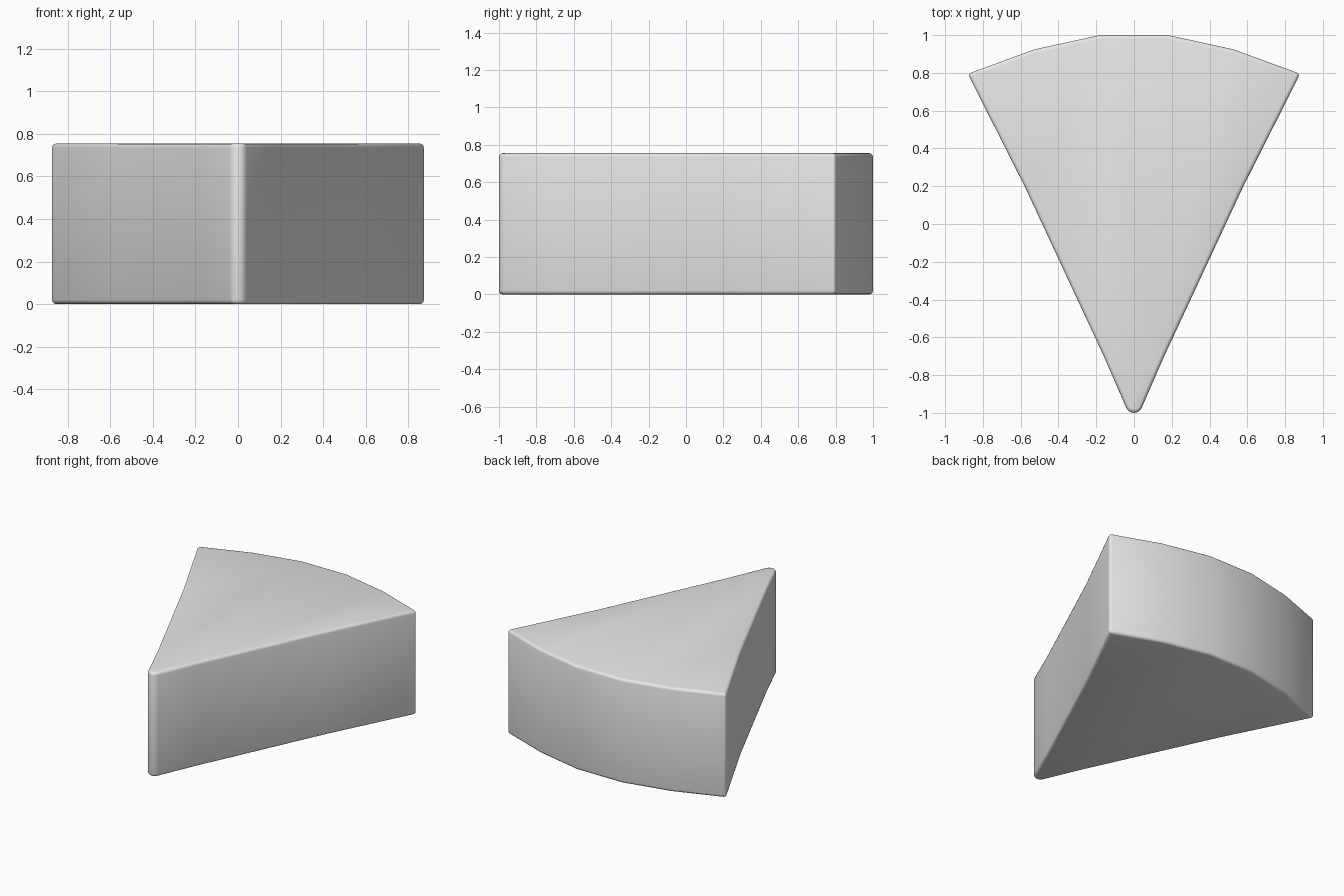
import bpy
import bmesh
import math

cube = bpy.data.objects.get("Cube")
if cube:
    bpy.data.objects.remove(cube, do_unlink=True)

HEIGHT = 0.755
TIP_RADIUS = 0.045
TIP_STEPS = 6

# Plain grey material
grey = bpy.data.materials.new("light_grey")
grey.use_nodes = True
colour = (0.8, 0.8, 0.8, 1)
grey.diffuse_color = colour
grey.node_tree.nodes["Principled BSDF"].inputs["Base Color"].default_value = colour

# Outline: rounded tip, then the slightly bent side and faceted rear arc, mirrored
half_angle = math.radians(65)
tip = []
for i in range(TIP_STEPS + 1):
    a = half_angle * (2 * i / TIP_STEPS - 1)
    tip.append((TIP_RADIUS * math.sin(a), TIP_RADIUS - 1 - TIP_RADIUS * math.cos(a)))
side = [(0.16, -0.7), (0.577, 0.195), (0.88, 0.795), (0.525, 0.925), (0.18, 1.0)]
outline = tip + side + [(-x, y) for x, y in reversed(side)]

# Wedge body, extruded from the outline
bm = bmesh.new()
base = bm.faces.new([bm.verts.new((x, y, 0)) for x, y in outline])
top = bmesh.ops.extrude_face_region(bm, geom=[base])["geom"]
bmesh.ops.translate(bm, vec=(0, 0, HEIGHT),
                    verts=[v for v in top if isinstance(v, bmesh.types.BMVert)])
bmesh.ops.recalc_face_normals(bm, faces=bm.faces)
for face in bm.faces:
    face.smooth = True
mesh = bpy.data.meshes.new("wedge_block")
bm.to_mesh(mesh)
bm.free()
mesh.materials.append(grey)
wedge = bpy.data.objects.new("wedge_block", mesh)
bpy.context.collection.objects.link(wedge)

# Softly rounded rims and rear corners
bevel = wedge.modifiers.new("rounded_edges", 'BEVEL')
bevel.width = 0.02
bevel.segments = 3
bevel.limit_method = 'ANGLE'
bevel.angle_limit = math.radians(40)
